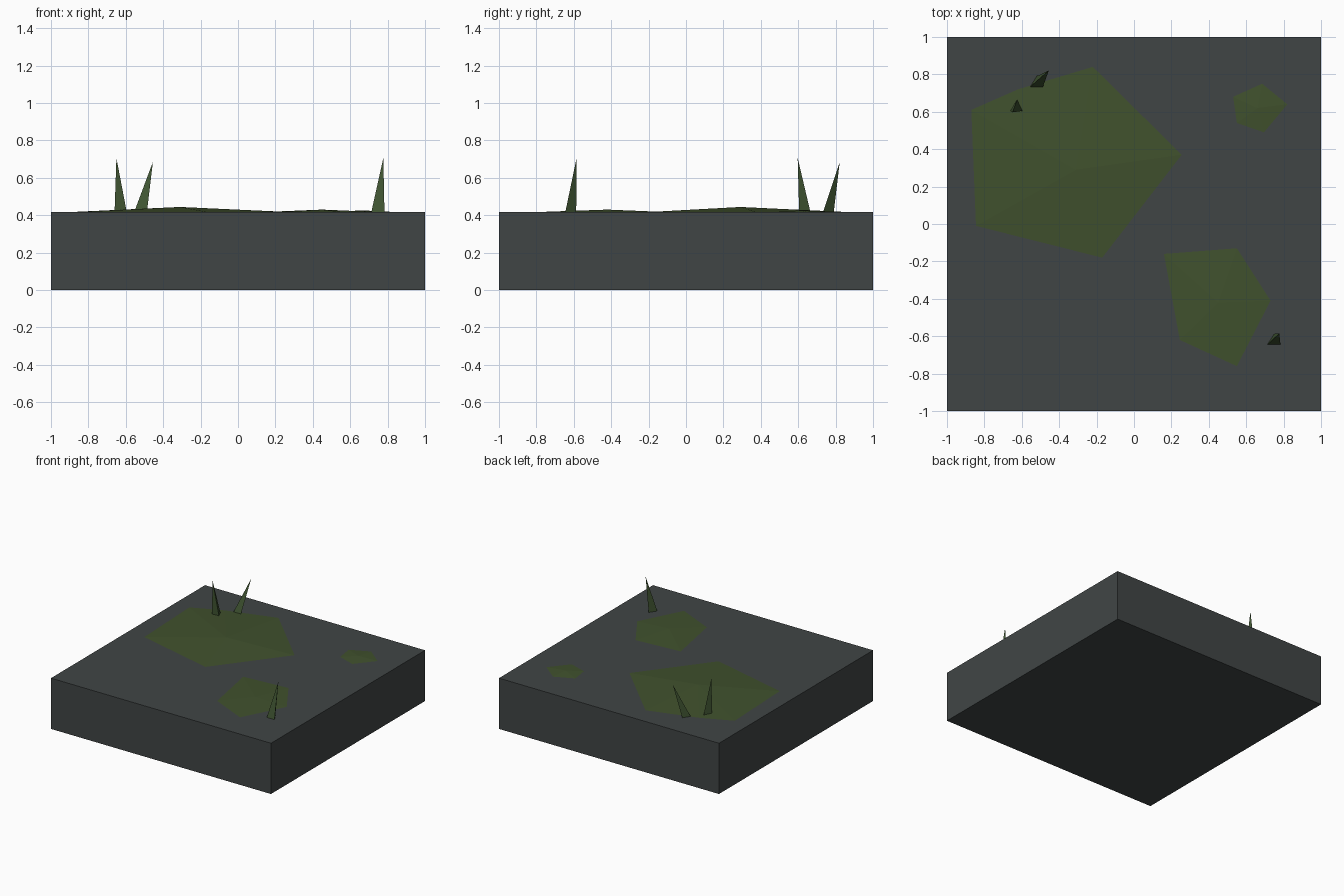
import bpy, bmesh

if "Cube" in bpy.data.objects:
    bpy.data.objects.remove(bpy.data.objects["Cube"])

TOP = 0.417


def material(name, srgb):
    lin = [((c / 255 + 0.055) / 1.055) ** 2.4 for c in srgb]
    m = bpy.data.materials.new(name)
    m.diffuse_color = (*lin, 1)
    m.use_nodes = True
    m.node_tree.nodes["Principled BSDF"].inputs["Base Color"].default_value = m.diffuse_color
    return m


stone = material("dark stone", (64, 69, 69))
moss = material("moss green", (64, 81, 45))
grass = material("grass green", (64, 85, 50))


def finish(name, bm, mat):
    bmesh.ops.recalc_face_normals(bm, faces=bm.faces)
    me = bpy.data.meshes.new(name)
    bm.to_mesh(me)
    bm.free()
    me.materials.append(mat)
    ob = bpy.data.objects.new(name, me)
    bpy.context.collection.objects.link(ob)


def cone(name, outline, base_z, tip, mat):
    """Flat-faced pyramid from a ground outline to a tip."""
    bm = bmesh.new()
    ring = [bm.verts.new((x, y, base_z)) for x, y in outline]
    apex = bm.verts.new(tip)
    bm.faces.new(ring)
    for a, b in zip(ring, ring[1:] + ring[:1]):
        bm.faces.new((a, b, apex))
    finish(name, bm, mat)


# Stone slab
bm = bmesh.new()
bmesh.ops.create_cube(bm, size=1)
for v in bm.verts:
    v.co = (v.co.x * 2, v.co.y * 2, (v.co.z + 0.5) * TOP)
finish("stone_slab", bm, stone)

# Low moss mounds
cone("moss_large", [(-0.87, 0.61), (-0.845, -0.01), (-0.17, -0.18), (0.255, 0.37),
                    (-0.22, 0.84), (-0.62, 0.72)], TOP + 0.001, (-0.31, 0.29, 0.444), moss)
cone("moss_medium", [(0.16, -0.16), (0.245, -0.62), (0.55, -0.76), (0.73, -0.41),
                     (0.55, -0.13)], TOP + 0.001, (0.45, -0.42, 0.43), moss)
cone("moss_small", [(0.53, 0.68), (0.55, 0.54), (0.695, 0.49), (0.82, 0.64),
                    (0.685, 0.75)], TOP + 0.001, (0.66, 0.62, 0.426), moss)

# Leaning three-sided grass blades
blades = [
    ([(-0.66, 0.605), (-0.595, 0.605), (-0.625, 0.665)], (-0.65, 0.597, 0.706)),
    ([(-0.555, 0.733), (-0.487, 0.733), (-0.52, 0.79)], (-0.455, 0.822, 0.685)),
    ([(0.713, -0.645), (0.783, -0.645), (0.75, -0.587)], (0.777, -0.585, 0.706)),
]
for i, (outline, tip) in enumerate(blades, 1):
    cone(f"grass_blade_{i}", outline, TOP, tip, grass)
